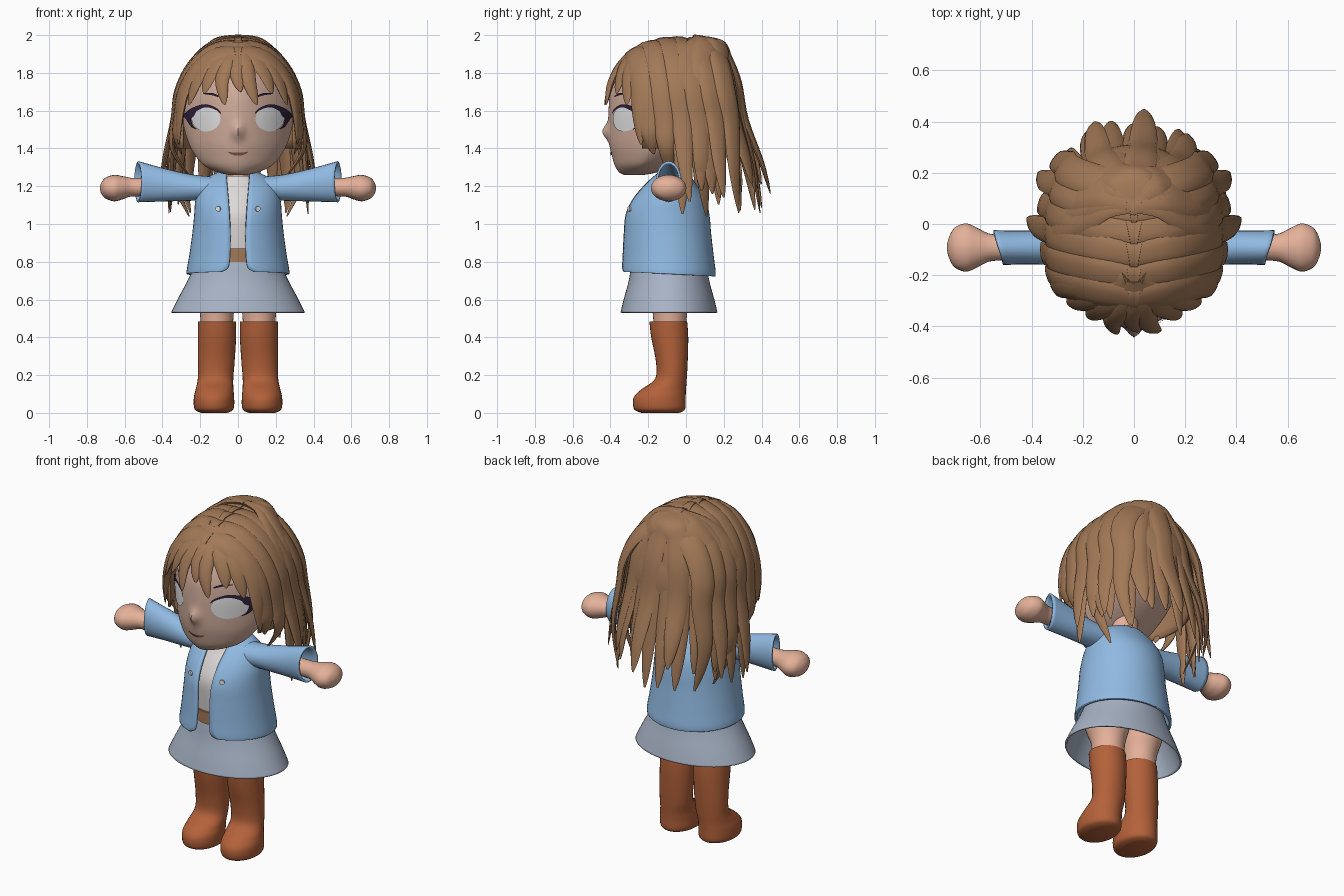
import bpy, bmesh, random
from math import sin, cos, pi, sqrt, asin, exp, radians
from mathutils import Vector

random.seed(4)
if "Cube" in bpy.data.objects:
    bpy.data.objects.remove(bpy.data.objects["Cube"])


def material(name, r, g, b):
    m = bpy.data.materials.new(name)
    m.use_nodes = True
    m.diffuse_color = (r, g, b, 1)
    m.node_tree.nodes["Principled BSDF"].inputs["Base Color"].default_value = (r, g, b, 1)
    return m


SKIN = material("skin", .78, .44, .32)
FACE = material("face_skin", .64, .42, .33)
LIP = material("lip", .24, .09, .065)
BROWN = material("warm_brown", .36, .19, .095)
BLUE = material("jacket_blue", .28, .49, .76)
GREY = material("skirt_grey", .39, .45, .56)
CREAM = material("shirt_cream", .72, .69, .68)
WHITE = material("eye_white", .95, .95, .95)
PLUM = material("lash_plum", .03, .015, .045)
LEATHER = material("boot_leather", .45, .12, .042)


def spline(pts, n=5):
    """Catmull-Rom samples through tuples of any length."""
    out = []
    for i in range(len(pts) - 1):
        a, b, c, d = pts[max(i - 1, 0)], pts[i], pts[i + 1], pts[min(i + 2, len(pts) - 1)]
        for k in range(n):
            t = k / n
            out.append(tuple(q + .5 * t * (r - p + t * (2 * p - 5 * q + 4 * r - s + t * (3 * (q - r) + s - p)))
                             for p, q, r, s in zip(a, b, c, d)))
    return out + [tuple(pts[-1])]


def loft(name, rings, mat, closed=True, caps=True, thick=0, front=False):
    """Skin rows of points; closed rows become tubes."""
    bm = bmesh.new()
    rows = [[bm.verts.new(p) for p in ring] for ring in rings]
    m = len(rows[0])
    for a, b in zip(rows, rows[1:]):
        for j in range(m if closed else m - 1):
            k = (j + 1) % m
            bm.faces.new((a[j], a[k], b[k], b[j]))
    if closed and caps:
        bm.faces.new(rows[0])
        bm.faces.new(rows[-1])
    bmesh.ops.recalc_face_normals(bm, faces=bm.faces)
    bm.normal_update()
    if front and sum(f.normal.y for f in bm.faces) > 0:
        bmesh.ops.reverse_faces(bm, faces=bm.faces)
    me = bpy.data.meshes.new(name)
    bm.to_mesh(me)
    bm.free()
    me.materials.append(mat)
    ob = bpy.data.objects.new(name, me)
    bpy.context.collection.objects.link(ob)
    if thick:
        mod = ob.modifiers.new("thickness", 'SOLIDIFY')
        mod.thickness, mod.offset = thick, 0
    bpy.ops.object.select_all(action='DESELECT')
    ob.select_set(True)
    bpy.context.view_layer.objects.active = ob
    bpy.ops.object.shade_smooth_by_angle(angle=radians(45))
    return ob


def oval(z, cx, cy, rx, ry, n=32):
    return [(cx + rx * sin(2 * pi * j / n), cy - ry * cos(2 * pi * j / n), z) for j in range(n)]


def oval_x(s, x, cz, ry, rz, slant=0, n=24):
    ring = []
    for j in range(n):
        dy = ry * cos(2 * pi * j / n)
        ring.append((s * (x + slant * dy), -.092 + dy, cz + rz * sin(2 * pi * j / n)))
    return ring


# Boots, legs, sleeves and hands
BOOT = [(.0, .126, -.135, .07, .1), (.02, .127, -.14, .103, .135), (.08, .127, -.14, .107, .138),
        (.125, .124, -.118, .1, .118), (.18, .119, -.08, .094, .084), (.27, .115, -.075, .097, .084),
        (.4, .111, -.086, .101, .098), (.485, .111, -.094, .101, .1)]
LEG = [(.44, .112, -.085, .084, .085), (.55, .112, -.085, .092, .095), (.64, .114, -.085, .112, .13),
       (.72, .114, -.085, .12, .15), (.82, .1, -.085, .095, .14)]
SLEEVE = [(.13, 1.19, .075, .055, 0), (.25, 1.193, .066, .064, 0), (.4, 1.208, .06, .083, .1),
          (.53, 1.224, .062, .103, .3)]
HAND = [(.4, 1.2, .045, .045), (.52, 1.195, .05, .048), (.57, 1.195, .056, .05), (.61, 1.192, .076, .061),
        (.655, 1.19, .094, .07), (.7, 1.19, .078, .056), (.722, 1.19, .042, .032), (.73, 1.19, .012, .01)]
for s, side in ((1, "left"), (-1, "right")):
    loft(side + "_boot", [oval(z, s * cx, *r) for z, cx, *r in spline(BOOT)], LEATHER)
    loft(side + "_leg", [oval(z, s * cx, *r) for z, cx, *r in spline(LEG)], SKIN)
    loft(side + "_sleeve", [oval_x(s, *r) for r in spline(SLEEVE)], BLUE, caps=False, thick=.012)
    loft(side + "_hand", [oval_x(s, *r) for r in spline(HAND)], SKIN)
    bpy.ops.mesh.primitive_cylinder_add(vertices=12, radius=.014, depth=.009, rotation=(pi / 2, 0, s * .45),
                                        location=(s * .105, -.3, 1.08))
    bpy.context.object.name = side + "_button"
    bpy.context.object.data.materials.append(WHITE)

# Skirt, belt, shirt and neck
SKIRT = [(.53, .35, .252), (.6, .315, .235), (.7, .262, .208), (.8, .215, .192), (.825, .2, .18)]
loft("skirt", [oval(z, 0, -.09, rx, ry, 48) for z, rx, ry in spline(SKIRT)], GREY, caps=False, thick=.01)
loft("belt", [oval(z, 0, -.09, .2, .205) for z in (.8, .87)], BROWN)
SHIRT = [(.78, .19, .185), (.95, .2, .2), (1.05, .2, .2), (1.13, .18, .165), (1.2, .15, .115), (1.255, .085, .08)]
loft("shirt", [oval(z, 0, -.09, rx, ry) for z, rx, ry in spline(SHIRT)], CREAM)
loft("neck", [oval(z, 0, -.08, .075, .07) for z in (1.18, 1.4)], SKIN)

# Jacket, open down the front with rounded hem corners
JACKET = [(.735, .266, -.093, .242, .085), (.76, .264, -.093, .243, .052), (.83, .252, -.096, .236, .042),
          (.95, .235, -.1, .226, .04), (1.05, .225, -.1, .217, .045), (1.13, .218, -.092, .188, .05),
          (1.2, .195, -.085, .138, .056), (1.245, .15, -.078, .1, .06), (1.268, .1, -.075, .08, .062)]
rings = []
for z, rx, cy, ry, w in spline(JACKET):
    a = asin(w / rx)
    ring = []
    for j in range(49):
        t = a + (2 * pi - 2 * a) * j / 48
        dip = max(0, 1 - (z - .735) / .1) * .012
        ring.append((rx * sin(t), cy - ry * cos(t), z + dip * cos(t)))
    rings.append(ring)
loft("jacket", rings, BLUE, closed=False, thick=.014)

# Head: height, half width, front and back; the front is a slightly pointed oval
HEAD = [(1.26, .05, -.33, -.22), (1.275, .11, -.355, -.15), (1.31, .18, -.377, -.08), (1.36, .225, -.392, 0),
        (1.42, .258, -.405, .08), (1.5, .284, -.41, .16), (1.6, .3, -.41, .2), (1.7, .293, -.4, .21),
        (1.8, .262, -.36, .19), (1.9, .185, -.28, .12), (1.95, .08, -.17, 0)]
POINT = 1.6
head_rows = spline(HEAD, 6)


def front_depth(x, z, rx, ry):
    bump = .034 * exp(-(x / .028) ** 2 - ((z - 1.488) / .04) ** 2)
    return ry * max(0, 1 - abs(x / rx) ** POINT) ** (1 / POINT) + bump


rings = []
for z, rx, f, b in head_rows:
    cy, ry = (f + b) / 2, (b - f) / 2
    rings.append([(x, y if y > cy else cy - front_depth(x, z, rx, ry), z) for x, y, z in oval(z, 0, cy, rx, ry, 96)])
loft("head", rings, FACE)


def on_face(x, z, lift=1.02):
    """Point just above the face surface."""
    for a, b in zip(head_rows, head_rows[1:]):
        if a[0] <= z <= b[0]:
            t = (z - a[0]) / (b[0] - a[0])
            _, rx, f, k = [p + t * (q - p) for p, q in zip(a, b)]
            return (x * lift, (f + k) / 2 - lift * front_depth(x, z, rx, (k - f) / 2), z)


def band(name, pts, mat, s=1, lift=1.028):
    """Thin painted stroke on the face: x, z, half width."""
    p = spline(pts, 6)
    rows = []
    for i, (x, z, w) in enumerate(p):
        a, b = p[max(i - 1, 0)], p[min(i + 1, len(p) - 1)]
        d = Vector((b[0] - a[0], b[1] - a[1])).normalized() * w
        rows.append([on_face(s * (x - k * d.y), z + k * d.x, lift) for k in (-1, 0, 1)])
    loft(name, rows, mat, closed=False, front=True)


# Eyes, lashes, brows and mouth
for s, side in ((1, "left"), (-1, "right")):
    discs = [[on_face(s * .166 + .075 * r * cos(j * pi / 16), 1.556 + .066 * r * sin(j * pi / 16))
              for j in range(32)] for r in (.02, .25, .5, .75, 1)]
    loft(side + "_eye", discs, WHITE, caps=False, front=True)
    band(side + "_upper_lash", [(.088, 1.585, .002), (.11, 1.607, .005), (.165, 1.626, .008), (.22, 1.608, .013),
                                (.25, 1.58, .022), (.286, 1.572, .004)], PLUM, s)
    band(side + "_lower_lash", [(.258, 1.565, .014), (.238, 1.52, .006), (.215, 1.502, .002)], PLUM, s)
    band(side + "_brow", [(.1, 1.675, .004), (.135, 1.688, .006), (.18, 1.69, .002)], PLUM, s)
band("mouth", [(-.052, 1.381, .002), (-.02, 1.371, .007), (.02, 1.371, .007), (.052, 1.381, .002)], LIP)

# Hair envelope
HX, HY, HZ, Y0, Z0 = .34, .385, .428, -.06, 1.55


def lock(name, pts, width, thick=.022):
    """Flattened tapering strand lying on the envelope."""
    p = [Vector(q) for q in spline(pts, 5)]
    rings = []
    for i, c in enumerate(p):
        u = i / (len(p) - 1)
        t = (p[min(i + 1, len(p) - 1)] - p[max(i - 1, 0)]).normalized()
        n = Vector((c.x / HX ** 2, (c.y - Y0) / HY ** 2, max(0, c.z - Z0) / HZ ** 2)).normalized()
        across = t.cross(n).normalized()
        n = across.cross(t)
        f = min(1, .8 + u) * max(.04, 1 - u ** 4) ** .8
        rings.append([c + across * (width * f * cos(j * pi / 5)) + n * (thick * f * sin(j * pi / 5))
                      for j in range(10)])
    loft(name, rings, BROWN)


# Under-layer of hair with the face cut away
rings = [oval(Z0 + .415 * cos(t), 0, Y0 + .05 * cos(t), .333 * sin(t), .362 * sin(t), 64)
         for t in [radians(2 + 88 * i / 16) for i in range(17)]]
rings += [oval(z, 0, Y0, .333, .362, 64) for z in (1.5, 1.45, 1.4)]
cap = loft("hair_under_layer", rings, BROWN, caps=False, thick=.012)
bm = bmesh.new()
bm.from_mesh(cap.data)
hole = [f for f in bm.faces for c in [f.calc_center_median()] if c.z < 1.76 and c.y < -.22]
bmesh.ops.delete(bm, geom=hole, context='FACES')
bm.to_mesh(cap.data)
bm.free()


def on_front(x, z):
    h = max(z - Z0, 0) / .44
    return (x, Y0 - HY * sqrt(max(.02, 1 - (x / .355) ** 2 - h * h)), z)


# Fringe: waypoints sweeping from the parting across the forehead
FRINGE = [[(.01, 1.95), (.09, 1.87), (.145, 1.79), (.18, 1.69)],
          [(.02, 1.95), (.14, 1.87), (.215, 1.76), (.26, 1.63)],
          [(.03, 1.95), (.18, 1.86), (.27, 1.74), (.308, 1.58), (.315, 1.42)]]
for s, side in ((1, "left"), (-1, "right")):
    for i, path in enumerate(FRINGE):
        lock(f"{side}_fringe_{i}", [on_front(s * x, z) for x, z in path], .052, .018)
MIDDLE = [[(0, 1.95), (0, 1.87), (-.005, 1.79), (.015, 1.7)],
          [(-.01, 1.95), (-.05, 1.86), (-.085, 1.76), (-.07, 1.63)],
          [(.01, 1.95), (.04, 1.86), (.06, 1.75), (.1, 1.63)]]
for i, path in enumerate(MIDDLE):
    lock(f"middle_fringe_{i}", [on_front(*q) for q in path], .045, .02)

# Side locks arch from the parting: start y, drift back, tip height, mid shift, tip shift
SIDES = [(-.29, .08, 1.37, .01, -.02), (-.21, .09, 1.24, .01, -.09), (-.12, .1, 1.12, .05, .08),
         (-.03, .1, 1.04, .03, -.07), (.06, .1, 1.14, .05, .07), (.14, .1, 1.06, .03, -.02)]
for s, side in ((1, "left"), (-1, "right")):
    for i, (y0, drift, tip, mid, shift) in enumerate(SIDES):
        path = []
        for deg in (-4, 22, 45, 68, 90):
            y = y0 + drift * deg / 90
            k = sqrt(1 - ((y - Y0) / (.42 if y < Y0 else .5)) ** 2)
            path.append((s * HX * k * sin(radians(deg)), y, Z0 + HZ * k * cos(radians(deg))))
        x = s * path[-1][0]
        path += [(s * (x + mid), y + .015, (Z0 + tip) / 2), (s * (x + shift), y + .04, tip)]
        lock(f"{side}_side_lock_{i}", path, .068)


def back_lock(name, deg, low, flare, width, lift=0):
    """Strand from the crown down the back, kicking out at the tip."""
    phi = radians(deg)
    path = [((HX + lift) * sin(t) * sin(phi), Y0 + (.365 + lift) * sin(t) * cos(phi) + .16 * cos(t) ** 5,
             Z0 + HZ * cos(t)) for t in [radians(d) for d in (-5, 18, 38, 62, 90)]]
    for z, r in ((.4 * Z0 + .6 * low, 1 + (flare - 1) * .68), (low, flare)):
        path.append((HX * min(r, 1.12) * sin(phi), Y0 + (.36 + lift) * r * cos(phi), z))
    lock(name, path, width)


# Back locks fan out from the crown, with a few broader ones on top
for i in range(13):
    angle = -84 + 14 * i
    kick = 1.06 + .36 * cos(radians(angle)) * random.uniform(.45, 1)
    back_lock(f"back_lock_{i}", angle, random.uniform(1.04, 1.2), kick, .062)
for i, angle in enumerate((-58, -24, 6, 34, 64)):
    back_lock(f"outer_back_lock_{i}", angle, 1.16 + .05 * (i % 2), 1.12 + .26 * cos(radians(angle)), .07, .01)
